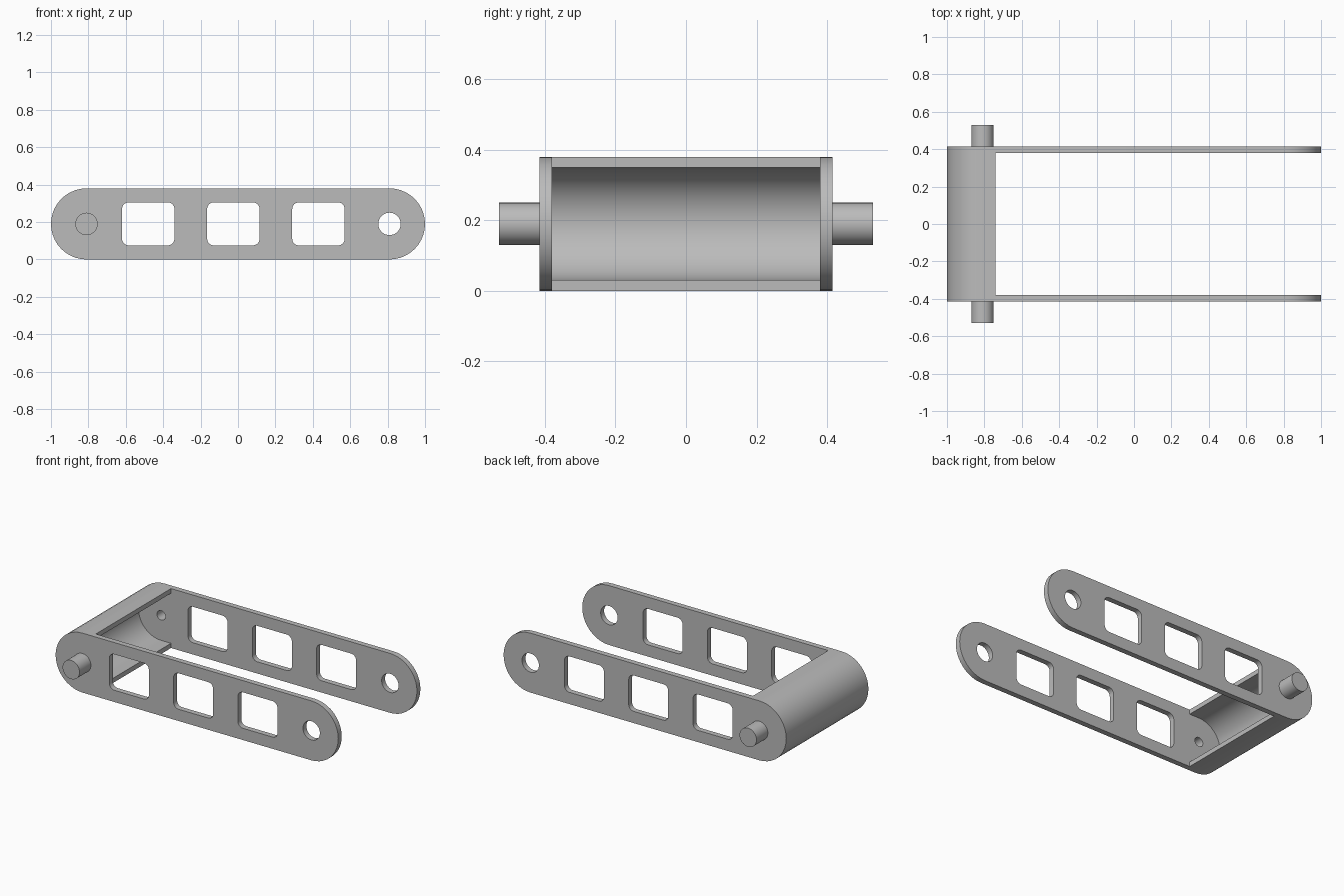
import bpy, bmesh, math
from mathutils import Matrix, Vector

cube = bpy.data.objects.get("Cube")
if cube:
    bpy.data.objects.remove(cube, do_unlink=True)

R = 0.19            # end radius, also the mid height
PIVOT = 0.81        # distance of the pivots from the centre
INNER, OUTER = 0.38, 0.415   # arm faces along y
BORE, PIN = 0.03, 0.06

steel = bpy.data.materials.new("grey metal")
steel.use_nodes = True
grey = (0.5, 0.5, 0.5, 1)
steel.diffuse_color = grey
steel.node_tree.nodes["Principled BSDF"].inputs["Base Color"].default_value = grey


def arc(cx, cz, r, start, end, n):
    angles = [math.radians(start + (end - start) * i / n) for i in range(n + 1)]
    return [(cx + r * math.cos(a), cz + r * math.sin(a)) for a in angles]


def circle(cx, r, n=32):
    return arc(cx, R, r, 0, 360, n)[:-1]


def rounded_window(cx, half_w, half_h, r):
    points = []
    for i, (sx, sz) in enumerate([(1, 1), (-1, 1), (-1, -1), (1, -1)]):
        points += arc(cx + sx * (half_w - r), R + sz * (half_h - r), r, 90 * i, 90 * i + 90, 6)
    return points


def add_object(name, bm):
    bmesh.ops.remove_doubles(bm, verts=bm.verts, dist=0.0001)
    bmesh.ops.recalc_face_normals(bm, faces=bm.faces)
    mesh = bpy.data.meshes.new(name)
    bm.to_mesh(mesh)
    bm.free()
    mesh.materials.clear()
    mesh.materials.append(steel)
    obj = bpy.data.objects.new(name, mesh)
    bpy.context.collection.objects.link(obj)
    bpy.ops.object.select_all(action='DESELECT')
    obj.select_set(True)
    bpy.context.view_layer.objects.active = obj
    bpy.ops.object.shade_smooth_by_angle(angle=math.radians(30))
    return obj


def plate(name, loops, y0, y1):
    """Fill outlines in x and z (inner loops become holes), thick from y0 to y1."""
    curve = bpy.data.curves.new(name + " outline", 'CURVE')
    curve.dimensions = '2D'
    curve.fill_mode = 'BOTH'
    curve.extrude = (y1 - y0) / 2
    for loop in loops:
        spline = curve.splines.new('POLY')
        spline.points.add(len(loop) - 1)
        for point, (x, z) in zip(spline.points, loop):
            point.co = (x, z, 0, 1)
        spline.use_cyclic_u = True
    helper = bpy.data.objects.new(name + " outline", curve)
    mesh = bpy.data.meshes.new_from_object(helper)
    bm = bmesh.new()
    bm.from_mesh(mesh)
    bpy.data.objects.remove(helper)
    bpy.data.curves.remove(curve)
    bpy.data.meshes.remove(mesh)
    bm.transform(Matrix.Translation((0, (y0 + y1) / 2, 0)) @ Matrix.Rotation(math.pi / 2, 4, 'X'))
    return add_object(name, bm)


def pivot_pin(name, side):
    """Round pin with a blind bore opening to the inside of the arm."""
    profile = [(0, 0.48), (BORE, 0.48), (BORE, OUTER), (PIN, OUTER), (PIN, 0.53), (0, 0.53)]
    bm = bmesh.new()
    verts = [bm.verts.new((-PIVOT + r, side * y, R)) for r, y in profile]
    edges = [bm.edges.new(pair) for pair in zip(verts, verts[1:])]
    bmesh.ops.spin(bm, geom=verts + edges, cent=Vector((-PIVOT, 0, R)), axis=(0, 1, 0),
                   angle=math.tau, steps=32)
    return add_object(name, bm)


# Side arms: stadium plates with three windows, a pivot hole and a pin bore
outline = arc(PIVOT, R, R, -90, 90, 20) + arc(-PIVOT, R, R, 90, 270, 20)
windows = [rounded_window(cx, 0.14, 0.115, 0.035) for cx in (-0.48, -0.025, 0.43)]
arm_loops = [outline, circle(PIVOT, PIN), circle(-PIVOT, BORE)] + windows
plate("front_arm", arm_loops, -OUTER, -INNER)
plate("back_arm", arm_loops, INNER, OUTER)

# Curved bridge joining the arms, open towards the far ends
LIP, WALL = -0.74, 0.03
bridge = [(LIP, 2 * R)] + arc(-PIVOT, R, R, 90, 270, 20) + [(LIP, 0), (LIP, WALL)]
bridge += arc(-PIVOT, R, R - WALL, 270, 90, 20) + [(LIP, 2 * R - WALL)]
plate("bridge", [bridge], -INNER, INNER)

# Pivot pins on the outside of the arms
pivot_pin("front_pin", -1)
pivot_pin("back_pin", 1)
